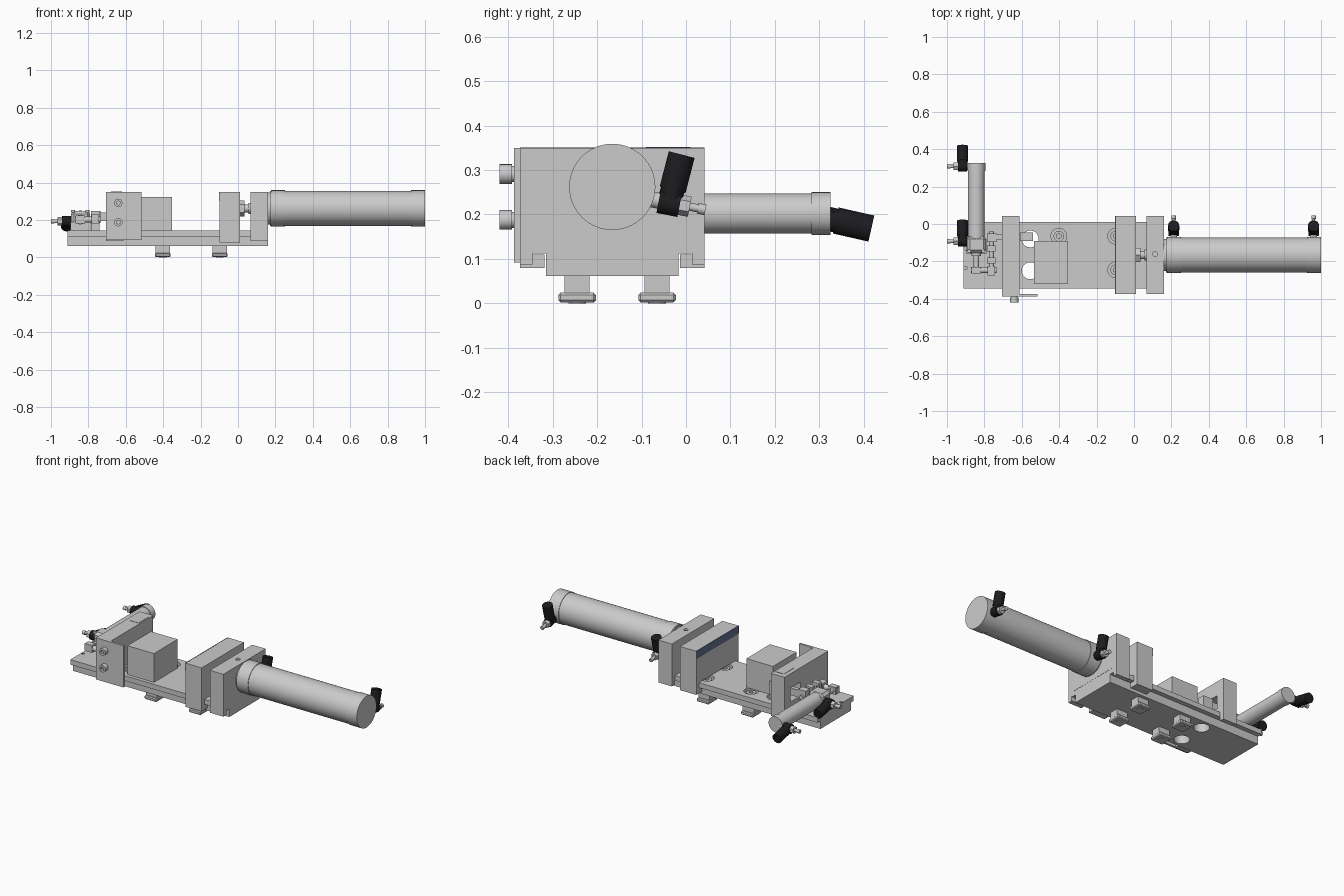
import bpy, bmesh
from mathutils import Vector

if "Cube" in bpy.data.objects:
    bpy.data.objects.remove(bpy.data.objects["Cube"])

CY = -0.166          # centre line of the vise in y
CZ = 0.262           # axis height of the main cylinder


def material(name, rgb):
    m = bpy.data.materials.new(name)
    m.diffuse_color = (*rgb, 1)
    m.use_nodes = True
    m.node_tree.nodes["Principled BSDF"].inputs["Base Color"].default_value = m.diffuse_color
    return m


BLACK = material("black_plastic", (0.012, 0.012, 0.014))
BLUE = material("blue_steel", (0.13, 0.17, 0.28))


def finish(name, bm, mat=None):
    bmesh.ops.recalc_face_normals(bm, faces=bm.faces)
    me = bpy.data.meshes.new(name)
    bm.to_mesh(me)
    bm.free()
    ob = bpy.data.objects.new(name, me)
    bpy.context.collection.objects.link(ob)
    if mat:
        me.materials.append(mat)
    return ob


def box(name, x, y, z, mat=None, bevel=0):
    bm = bmesh.new()
    bmesh.ops.create_cube(bm, size=1)
    for v in bm.verts:
        v.co = [(a + b) / 2 + c * (b - a) for (a, b), c in zip((x, y, z), v.co)]
    if bevel:
        bmesh.ops.bevel(bm, geom=bm.edges[:], offset=bevel, segments=1, affect='EDGES')
    return finish(name, bm, mat)


def rod(name, p, q, r, r2=None, mat=None, seg=40):
    p, q = Vector(p), Vector(q)
    bm = bmesh.new()
    bmesh.ops.create_cone(bm, cap_ends=True, segments=seg, radius1=r,
                          radius2=r if r2 is None else r2, depth=(q - p).length)
    bm.transform((q - p).to_track_quat('Z', 'Y').to_matrix().to_4x4())
    bmesh.ops.translate(bm, verts=bm.verts, vec=(p + q) / 2)
    ob = finish(name, bm, mat)
    if seg > 8:
        bpy.context.view_layer.objects.active = ob
        ob.select_set(True)
        bpy.ops.object.shade_smooth_by_angle(angle=0.6)
        ob.select_set(False)
    return ob


def prism(name, half, x0, x1):
    """Extrude a symmetric (dy, z) half profile along x."""
    pts = half + [(-y, z) for y, z in reversed(half)]
    bm = bmesh.new()
    f = bm.faces.new([bm.verts.new((x0, CY + y, z)) for y, z in pts])
    ext = bmesh.ops.extrude_face_region(bm, geom=[f])
    verts = [g for g in ext['geom'] if isinstance(g, bmesh.types.BMVert)]
    bmesh.ops.translate(bm, verts=verts, vec=(x1 - x0, 0, 0))
    return finish(name, bm)


def cut(target, cutters):
    bpy.context.view_layer.objects.active = target
    for c in cutters:
        m = target.modifiers.new("cut", 'BOOLEAN')
        m.operation, m.object, m.solver = 'DIFFERENCE', c, 'EXACT'
        bpy.ops.object.modifier_apply(modifier=m.name)
        bpy.data.objects.remove(c)


def elbow(name, p, axis, up):
    """Air fitting: metal stub with adjusting tip plus a black hose elbow."""
    p, a, u = Vector(p), Vector(axis).normalized(), Vector(up).normalized()
    rod(name + "_stub", p - a * 0.02, p + a * 0.05, 0.018)
    c = p + a * 0.035
    rod(name + "_hub", c - a * 0.024, c + a * 0.024, 0.028, mat=BLACK)
    rod(name + "_neck", c, c + u * 0.05, 0.027, mat=BLACK)
    rod(name + "_socket", c + u * 0.03, c + u * 0.112, 0.03, mat=BLACK)
    rod(name + "_nut", p + a * 0.059, p + a * 0.082, 0.023, seg=6)
    rod(name + "_stem", p + a * 0.08, p + a * 0.112, 0.009)
    rod(name + "_tip", p + a * 0.1, p + a * 0.118, 0.012)


# Base plate with side flanges, bolt counterbores and chip holes
base = prism("base_plate", [(0.178, 0.143), (0.178, 0.112), (0.149, 0.112), (0.149, 0.062)],
             -0.912, 0.16)
bolts = [(x, y) for x in (-0.402, -0.098) for y in (-0.245, -0.065)]
cutters = [rod("bore", (x, y, 0.10), (x, y, 0.2), 0.042) for x, y in bolts]
cutters += [rod("hole", (-0.555, y, 0), (-0.555, y, 0.2), 0.045) for y in (-0.25, -0.08)]
cutters += [rod("pin_hole", (-0.9, y, 0.1), (-0.9, y, 0.2), 0.009) for y in (-0.235, -0.13)]
cut(base, cutters)

# Tee nuts and their cap screws
for x, y in bolts:
    box("tee_nut", (x - 0.042, x + 0.042), (y - 0.042, y + 0.042), (0.002, 0.024), bevel=0.005)
    box("tee_nut_neck", (x - 0.038, x + 0.038), (y - 0.028, y + 0.028), (0.02, 0.064))
    rod("tee_nut_bolt_end", (x, y, 0), (x, y, 0.01), 0.02)
    s = rod("tee_screw", (x, y, 0.09), (x, y, 0.136), 0.028)
    cut(s, [rod("socket", (x, y, 0.115), (x, y, 0.2), 0.014, seg=6)])

# Cylinder end block and fixed jaw straddle the flanges
saddle = [(0.208, 0.35), (0.208, 0.087), (0.179, 0.087), (0.179, 0.113),
          (0.177, 0.113), (0.177, 0.142)]
end_block = prism("cylinder_end_block", saddle, 0.068, 0.161)
cut(end_block, [rod("oil_hole", (0.113, CY + 0.005, 0.3), (0.113, CY + 0.005, 0.4), 0.013)])
jaw = prism("fixed_jaw", saddle, -0.706, -0.612)
cut(jaw, [box("slot", (-0.8, -0.5), (-0.115, -0.015), (0.175, 0.26))])

# Moving jaw hooks under the flanges
prism("moving_jaw", [(0.208, 0.35), (0.208, 0.079), (0.152, 0.079), (0.152, 0.11),
                     (0.18, 0.11), (0.18, 0.145)], -0.1, 0.012)
box("jaw_face_strip", (-0.102, -0.096), (CY - 0.208, CY + 0.208), (0.302, 0.3505), BLUE)

# Side stop plate with two cap screws
box("side_stop_plate", (-0.706, -0.517), (-0.387, -0.373), (0.092, 0.35))
for z in (0.188, 0.291):
    rod("stop_screw_washer", (-0.64, -0.394, z), (-0.64, -0.38, z), 0.018)
    s = rod("stop_screw", (-0.64, -0.42, z), (-0.64, -0.392, z), 0.022)
    cut(s, [rod("socket", (-0.64, -0.45, z), (-0.64, -0.405, z), 0.011, seg=6)])

# Workpiece
box("workpiece", (-0.535, -0.352), (-0.322, -0.09), (0.143, 0.322))

# Main cylinder along x
for n, x0, x1, r in [("main_cylinder_collar", 0.155, 0.18, 0.085),
                     ("main_cylinder_tube", 0.17, 0.99, 0.0935),
                     ("main_cylinder_front_cap", 0.176, 0.252, 0.097),
                     ("main_cylinder_rear_cap", 0.925, 1.0, 0.097),
                     ("piston_rod", 0.0, 0.08, 0.022),
                     ("piston_rod_shoulder", 0.055, 0.07, 0.03)]:
    rod(n, (x0, CY, CZ), (x1, CY, CZ), r, seg=64)
rod("piston_rod_nut", (0.012, CY, CZ), (0.036, CY, CZ), 0.043, seg=6)
for x in (0.212, 0.96):
    elbow("main_fitting", (x, -0.072, 0.233), (0, 0.98, -0.19), (0, 0.25, 0.97))

# Small side-clamp cylinder along y
SX, SZ = -0.843, 0.202
for n, y0, y1, r in [("clamp_cylinder_tube", -0.12, 0.32, 0.045),
                     ("clamp_cylinder_rear_cap", 0.283, 0.325, 0.048),
                     ("clamp_piston_rod", -0.25, -0.1, 0.014),
                     ("clamp_rod_collar", -0.172, -0.155, 0.026)]:
    rod(n, (SX, y0, SZ), (SX, y1, SZ), r)
box("clamp_cylinder_mount", (-0.895, -0.788), (-0.16, -0.08), (0.142, 0.19))
box("clamp_cylinder_head", (-0.893, -0.79), (-0.155, -0.065), (0.155, 0.248), bevel=0.015)
for x in (-0.882, -0.805):
    rod("mount_screw", (x, -0.146, 0.24), (x, -0.146, 0.254), 0.01)
for y in (0.308, -0.092):
    elbow("clamp_fitting", (-0.882, y, 0.193), (-1, 0, 0), (0, 0.97, -0.22))

# Linkage from the small cylinder through the fixed jaw to the work
rod("link_cross_bar", (-0.872, -0.247, SZ), (-0.735, -0.247, SZ), 0.016)
box("rod_clevis", (-0.868, -0.818), (-0.265, -0.23), (0.18, 0.225))
box("slider_clevis", (-0.782, -0.742), (-0.275, -0.225), (0.18, 0.228))
rod("slider_rod", (-0.762, -0.27, 0.208), (-0.762, -0.04, 0.208), 0.013)
for y in (-0.195, -0.13):
    box("slider_guide", (-0.785, -0.74), (y - 0.016, y + 0.016), (0.142, 0.248))
box("slider_head", (-0.785, -0.735), (-0.095, -0.052), (0.185, 0.248))
box("push_arm", (-0.76, -0.545), (-0.082, -0.056), (0.195, 0.24))
box("push_arm_pad", (-0.61, -0.54), (-0.092, -0.045), (0.165, 0.25))
box("jaw_top_insert", (-0.68, -0.62), (-0.09, 0.01), (0.34, 0.352))
